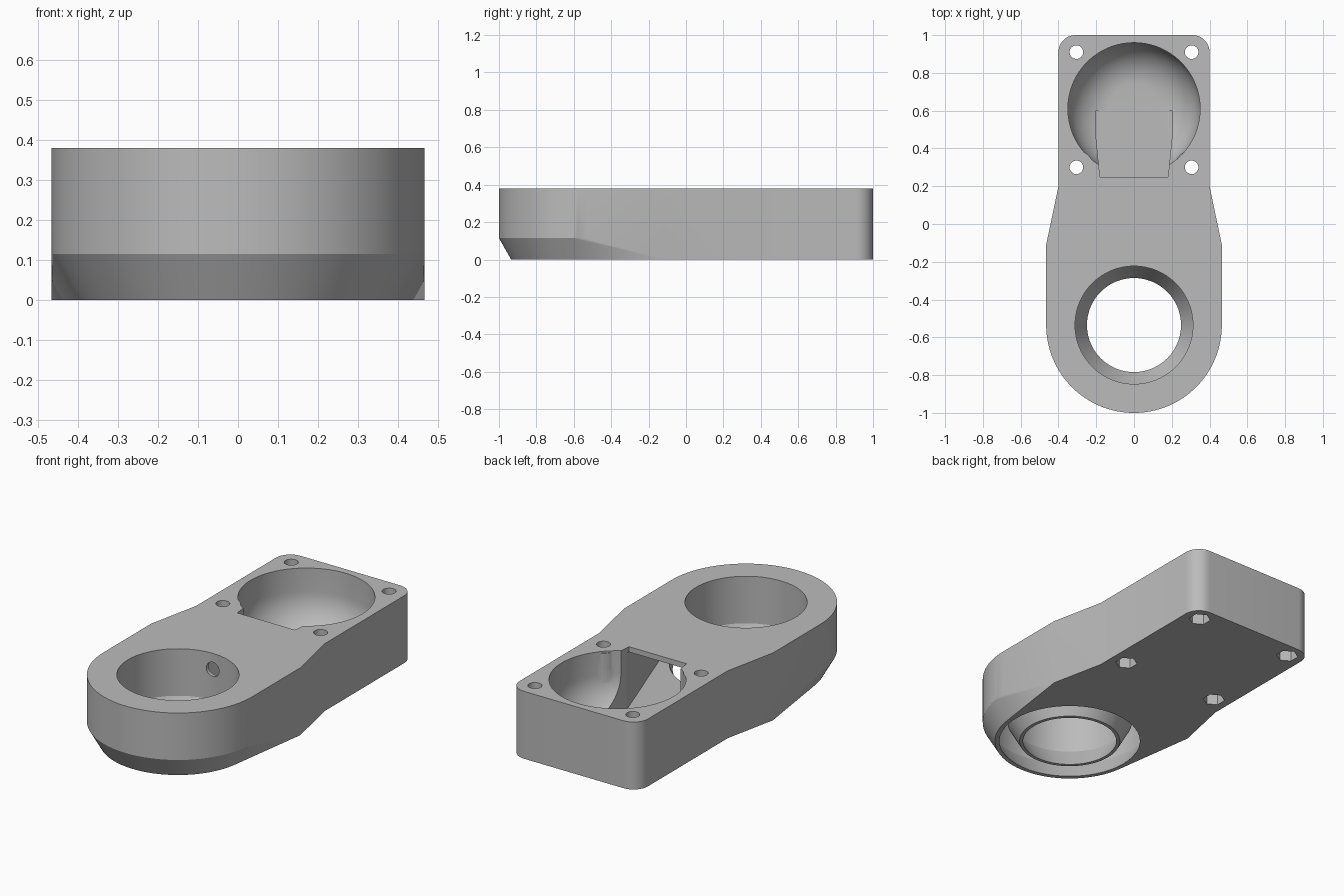
import bpy, bmesh, math
from mathutils import Matrix, Vector

cube = bpy.data.objects.get("Cube")
if cube:
    bpy.data.objects.remove(cube)

HEIGHT = 0.38
RING_Y = -0.535   # centre of the round front end
FAN_Y = 0.61      # centre of the fan bowl

grey = bpy.data.materials.new("plain_grey")
grey.use_nodes = True
grey.diffuse_color = (0.5, 0.5, 0.5, 1)
grey.node_tree.nodes["Principled BSDF"].inputs["Base Color"].default_value = (0.5, 0.5, 0.5, 1)


def finish(name, bm):
    bmesh.ops.recalc_face_normals(bm, faces=bm.faces)
    mesh = bpy.data.meshes.new(name)
    bm.to_mesh(mesh)
    bm.free()
    mesh.materials.append(grey)
    obj = bpy.data.objects.new(name, mesh)
    bpy.context.collection.objects.link(obj)
    return obj


def arc(cx, cy, r, a0, a1, n):
    angles = [math.radians(a0 + (a1 - a0) * i / n) for i in range(n + 1)]
    return [(cx + r * math.cos(a), cy + r * math.sin(a)) for a in angles]


def hull(name, points):
    bm = bmesh.new()
    for p in points:
        bm.verts.new(p)
    res = bmesh.ops.convex_hull(bm, input=bm.verts)
    junk = {g for g in res["geom_interior"] + res["geom_unused"] if isinstance(g, bmesh.types.BMVert)}
    bmesh.ops.delete(bm, geom=list(junk), context="VERTS")
    bmesh.ops.dissolve_limit(bm, angle_limit=0.002, verts=bm.verts, edges=bm.edges)
    return finish(name, bm)


def prism(name, outline, z0, z1):
    return hull(name, [(x, y, z) for x, y in outline for z in (z0, z1)])


def lathe(name, profile, cy, steps=96):
    # Solid of revolution; the profile starts and ends on the axis
    bm = bmesh.new()
    verts = [bm.verts.new((r, 0, z)) for r, z in profile]
    edges = [bm.edges.new(pair) for pair in zip(verts, verts[1:])]
    bmesh.ops.spin(bm, geom=verts + edges, cent=(0, 0, 0), axis=(0, 0, 1),
                   angle=math.tau, steps=steps)
    bmesh.ops.remove_doubles(bm, verts=bm.verts, dist=0.0001)
    bmesh.ops.translate(bm, verts=bm.verts, vec=(0, cy, 0))
    return finish(name, bm)


def cylinder(name, r, depth, centre, segments=32, tilt=0):
    bm = bmesh.new()
    place = Matrix.Translation(Vector(centre)) @ Matrix.Rotation(tilt, 4, "X")
    bmesh.ops.create_cone(bm, cap_ends=True, segments=segments, radius1=r,
                          radius2=r, depth=depth, matrix=place)
    return finish(name, bm)


def combine(target, tool, operation):
    mod = target.modifiers.new(operation, "BOOLEAN")
    mod.operation, mod.solver, mod.object = operation, "EXACT", tool
    bpy.context.view_layer.update()
    result = bpy.data.meshes.new_from_object(
        target.evaluated_get(bpy.context.evaluated_depsgraph_get()))
    target.modifiers.clear()
    target.data = result
    bpy.data.objects.remove(tool)


# Round front end with a tapered underside, widening from the narrow neck
front = [(x, y, z) for r, z in ((0.4, 0), (0.465, 0.115), (0.465, HEIGHT))
         for x, y in arc(0, RING_Y, r, 180, 360, 64)]
front += [(s * x, y, z) for s in (-1, 1) for z in (0, HEIGHT)
          for x, y in ((0.465, -0.11), (0.4, 0.2))]
body = hull("duct_body", front)

# Rectangular fan mount with rounded rear corners
mount = arc(0.31, 0.91, 0.09, 0, 90, 12)
mount += [(-x, y) for x, y in mount] + [(-0.4, 0.1), (0.4, 0.1)]
combine(body, prism("fan_mount", mount, 0, HEIGHT), "UNION")

# Fan bowl with a rounded floor, open at the top
bowl = [(0, 0.03)] + [(r, z) for r, z in arc(0.13, 0.25, 0.22, -90, 0, 14)]
bowl += [(0.35, 0.5), (0, 0.5)]
combine(body, lathe("fan_bowl", bowl, FAN_Y), "DIFFERENCE")

# Open throat between the bowl and the covered air passage
throat = [(-0.18, 0.25), (0.18, 0.25), (0.2, 0.45), (0.2, 0.6), (-0.2, 0.6), (-0.2, 0.45)]
combine(body, prism("throat", throat, 0.03, 0.5), "DIFFERENCE")
passage = [(-0.182, 0.27), (0.182, 0.27), (0.4, -0.35), (-0.4, -0.35)]
combine(body, prism("air_passage", passage, 0.03, 0.35), "DIFFERENCE")

# Ring chamber, open underneath as a circular air outlet
chamber = [(0, -0.02), (0.364, -0.02), (0.44, 0.115), (0.44, 0.35), (0, 0.35)]
combine(body, lathe("ring_chamber", chamber, RING_Y), "DIFFERENCE")

# Inner funnel wall and its bore
funnel = [(0, 0), (0.268, 0), (0.332, 0.115), (0.332, 0.37), (0, 0.37)]
combine(body, lathe("funnel_wall", funnel, RING_Y), "UNION")
bore = [(0, -0.02), (0.238, -0.02), (0.312, 0.115), (0.312, 0.5), (0, 0.5)]
combine(body, lathe("funnel_bore", bore, RING_Y), "DIFFERENCE")
combine(body, cylinder("air_hole", 0.04, 0.16, (0, -0.21, 0.29), 32, math.pi / 2), "DIFFERENCE")

# Screw bosses, screw holes and hexagonal nut pockets
for x in (-0.305, 0.305):
    combine(body, cylinder("screw_boss", 0.09, 0.36, (x, 0.3, 0.19), 48), "UNION")
    combine(body, cylinder("boss_top", 0.09, 0.1, (x, 0.3, HEIGHT - 0.05), 48), "UNION")
    for y in (0.3, 0.91):
        combine(body, cylinder("screw_hole", 0.036, 1, (x, y, 0.2)), "DIFFERENCE")
        combine(body, cylinder("nut_pocket", 0.058, 0.2, (x, y, 0), 6), "DIFFERENCE")

# Smooth curved walls while keeping crisp edges
bpy.ops.object.select_all(action="DESELECT")
body.select_set(True)
bpy.context.view_layer.objects.active = body
bpy.ops.object.shade_smooth_by_angle(angle=math.radians(25))
